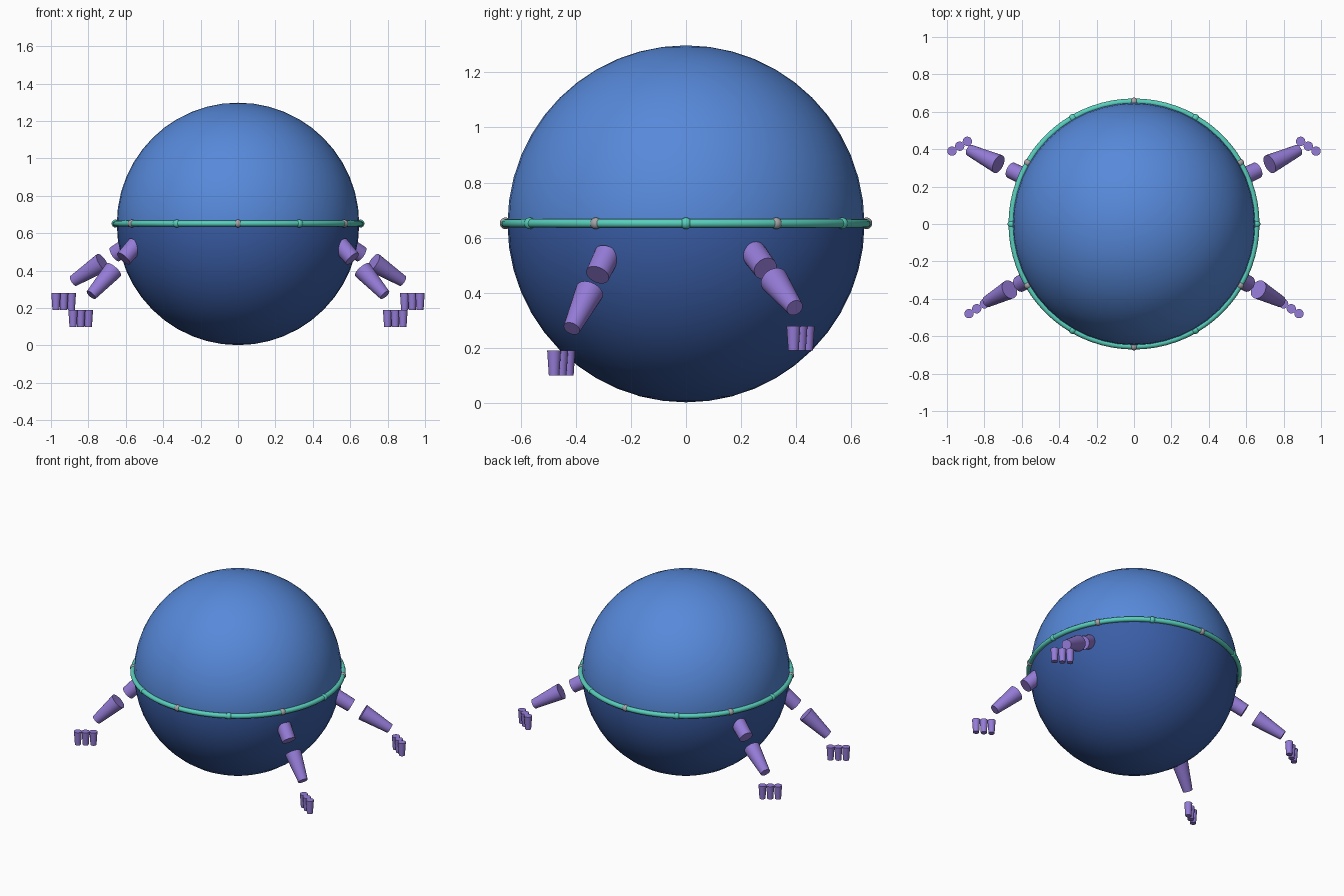
import bpy
import math
from mathutils import Vector

cube = bpy.data.objects.get("Cube")
if cube:
    bpy.data.objects.remove(cube, do_unlink=True)


def make_material(name, rgb):
    mat = bpy.data.materials.new(name)
    mat.use_nodes = True
    mat.diffuse_color = (*rgb, 1)
    mat.node_tree.nodes["Principled BSDF"].inputs["Base Color"].default_value = (*rgb, 1)
    return mat


light_blue = make_material("light blue", (0.095, 0.25, 0.70))
dark_blue = make_material("dark blue", (0.042, 0.11, 0.38))
teal = make_material("teal", (0.10, 0.62, 0.50))
grey = make_material("grey", (0.38, 0.37, 0.39))
purple = make_material("purple", (0.30, 0.20, 0.68))

CENTRE_Z = 0.65
RADIUS = 0.648


def finish(name, *materials):
    obj = bpy.context.object
    obj.name = name
    for mat in materials:
        obj.data.materials.append(mat)
    bpy.ops.object.shade_smooth_by_angle(angle=math.radians(40))
    return obj


def tapered_rod(name, start, end, r_start, r_end):
    """Closed cone frustum running from start to end."""
    start, end = Vector(start), Vector(end)
    axis = end - start
    bpy.ops.mesh.primitive_cone_add(vertices=24, radius1=r_start, radius2=r_end,
                                    depth=axis.length, location=(start + end) / 2,
                                    rotation=axis.to_track_quat("Z", "Y").to_euler())
    return finish(name, purple)


# Body: lighter upper half, darker lower half
bpy.ops.mesh.primitive_uv_sphere_add(segments=48, ring_count=24, radius=RADIUS,
                                     location=(0, 0, CENTRE_Z))
body = finish("body", light_blue, dark_blue)
for face in body.data.polygons:
    face.material_index = 1 if face.center.z < 0 else 0

# Belt with alternating beads
bpy.ops.mesh.primitive_torus_add(major_radius=0.655, minor_radius=0.016, major_segments=72,
                                 minor_segments=12, location=(0, 0, CENTRE_Z + 0.002))
finish("belt_ring", teal)
for i in range(12):
    a = math.radians(30 * i)
    bpy.ops.mesh.primitive_uv_sphere_add(
        segments=16, ring_count=10, radius=0.021,
        location=(0.655 * math.cos(a), 0.655 * math.sin(a), CENTRE_Z + 0.002))
    finish(f"belt_bead_{i + 1}", grey if i % 2 else teal)

# Limbs: elbow, wrist, middle finger top, and how far the upper arm reaches inward
limbs = {
    "front": ((0.665, -0.35, 0.405), (0.785, -0.415, 0.27), (0.841, -0.453, 0.19), 0.19),
    "back": ((0.725, 0.32, 0.445), (0.88, 0.395, 0.345), (0.932, 0.416, 0.28), 0.22),
}
for side, sign in (("left", 1), ("right", -1)):
    for place, points in limbs.items():
        elbow, wrist, hand = (Vector((sign * p[0], p[1], p[2])) for p in points[:3])
        reach = points[3]
        along = (wrist - elbow).normalized()
        label = f"{place}_{side}"
        tapered_rod(f"{label}_upper_arm", elbow - along * reach, elbow - along * 0.085,
                    0.047, 0.044)
        tapered_rod(f"{label}_forearm", elbow, wrist, 0.052, 0.031)
        # Three fingers in a row, pointing down
        for k in (-1, 0, 1):
            top = hand + Vector((sign * 0.041, -0.026, 0)) * k
            tapered_rod(f"{label}_finger_{k + 2}", top, top - Vector((0, 0, 0.09)),
                        0.025, 0.019)
